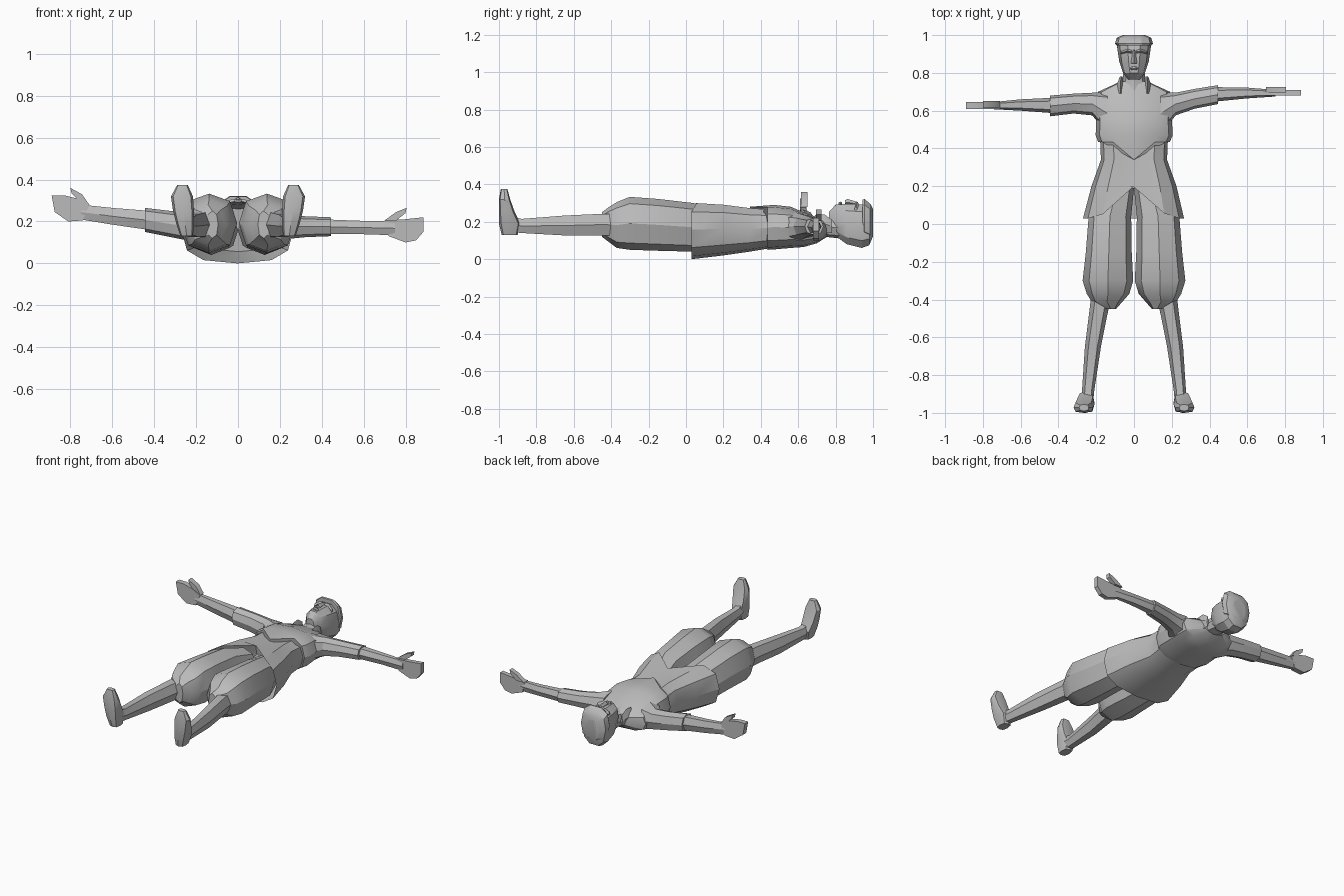
import bpy, bmesh, math

cube = bpy.data.objects.get("Cube")
if cube:
    bpy.data.objects.remove(cube, do_unlink=True)

grey = bpy.data.materials.new("plain_grey")
grey.use_nodes = True
GREY = (0.5, 0.5, 0.5, 1)
grey.diffuse_color = GREY
grey.node_tree.nodes["Principled BSDF"].inputs["Base Color"].default_value = GREY


def finish(name, bm):
    bmesh.ops.recalc_face_normals(bm, faces=bm.faces)
    mesh = bpy.data.meshes.new(name)
    bm.to_mesh(mesh)
    bm.free()
    mesh.materials.append(grey)
    obj = bpy.data.objects.new(name, mesh)
    bpy.context.collection.objects.link(obj)
    bpy.ops.object.select_all(action='DESELECT')
    obj.select_set(True)
    bpy.context.view_layer.objects.active = obj
    bpy.ops.object.shade_smooth_by_angle(angle=math.radians(28))
    return obj


def loft(name, axis, rows, n=8, power=0.85, caps=(True, True), edit=None, side=1):
    """Rows are (position, a_min, a_max, b_min, b_max) of rounded sections along an axis."""
    bm = bmesh.new()
    rings = []
    for i, (t, a0, a1, b0, b1) in enumerate(rows):
        ring = []
        for k in range(n):
            ang = 2 * math.pi * k / n
            c, s = round(math.cos(ang), 6), round(math.sin(ang), 6)
            a = (a0 + a1) / 2 + (a1 - a0) / 2 * math.copysign(abs(c) ** power, c)
            b = (b0 + b1) / 2 + (b1 - b0) / 2 * math.copysign(abs(s) ** power, s)
            p = {'x': (t, a, b), 'y': (a, t, b), 'z': (a, b, t)}[axis]
            if edit:
                p = edit(i, s, *p)
            ring.append(bm.verts.new((p[0] * side, p[1], p[2])))
        rings.append(ring)
    for r, q in zip(rings, rings[1:]):
        for k in range(n):
            j = (k + 1) % n
            bm.faces.new((r[k], r[j], q[j], q[k]))
    for ring, cap in ((rings[0], caps[0]), (rings[-1], caps[1])):
        if cap:
            bm.faces.new(ring)
    return finish(name, bm)


def slab(name, outline, y0, y1):
    """An x-z outline given thickness along y."""
    bm = bmesh.new()
    face = bm.faces.new([bm.verts.new((x, y0, z)) for x, z in outline])
    ext = bmesh.ops.extrude_face_region(bm, geom=[face])
    for v in ext["geom"]:
        if isinstance(v, bmesh.types.BMVert):
            v.co.y = y1
    return finish(name, bm)


# Jacket skirt, notched at the front of the hem
def hem(i, s, x, y, z):
    if s > 0.3 and i == 0:
        y = 0.20 - 0.17 * min(abs(x) / 0.19, 1)
    if s > 0.9:
        z -= 0.025
    return x, y, z


loft("jacket_skirt", 'y', [
    (0.03, -0.27, 0.265, 0.0, 0.315), (0.20, -0.225, 0.225, 0.02, 0.305),
    (0.34, -0.175, 0.175, 0.04, 0.285), (0.46, -0.18, 0.18, 0.06, 0.275)],
    n=12, power=0.72, caps=(False, True), edit=hem)


# Jacket chest, dipping to a point at the front
def point(i, s, x, y, z):
    if i == 0 and s > 0.9:
        return x, 0.34, z - 0.01
    return x, y, z


loft("jacket_chest", 'y', [
    (0.435, -0.19, 0.19, 0.05, 0.29), (0.47, -0.203, 0.205, 0.052, 0.29),
    (0.56, -0.20, 0.20, 0.06, 0.28), (0.63, -0.205, 0.205, 0.065, 0.25),
    (0.70, -0.19, 0.19, 0.085, 0.225), (0.755, -0.07, 0.07, 0.12, 0.205)],
    n=12, power=0.75, edit=point)

# Neck and collar
loft("neck", 'y', [(0.68, -0.065, 0.065, 0.12, 0.23),
                   (0.74, -0.06, 0.06, 0.12, 0.215),
                   (0.83, -0.055, 0.055, 0.11, 0.23)])
for side, label in ((1, "left"), (-1, "right")):
    loft(label + "_collar", 'y', [(0.69, 0.045, 0.10, 0.13, 0.235),
                                  (0.74, 0.055, 0.09, 0.14, 0.24),
                                  (0.78, 0.06, 0.075, 0.14, 0.21)],
         n=4, power=1, side=side)

# Head and cap
loft("head", 'y', [
    (0.765, -0.03, 0.03, 0.17, 0.255), (0.80, -0.058, 0.058, 0.12, 0.295),
    (0.86, -0.078, 0.078, 0.075, 0.30), (0.94, -0.09, 0.09, 0.055, 0.298),
    (0.98, -0.085, 0.085, 0.07, 0.285), (1.0, -0.05, 0.05, 0.12, 0.25)], n=10)
loft("cap", 'y', [
    (0.945, -0.092, 0.092, 0.12, 0.322), (0.955, -0.10, 0.10, 0.11, 0.325),
    (0.985, -0.092, 0.092, 0.10, 0.30), (1.0, -0.06, 0.06, 0.12, 0.27)],
    n=10, power=0.75)
loft("nose", 'y', [(0.85, -0.017, 0.017, 0.285, 0.315),
                   (0.863, -0.015, 0.015, 0.285, 0.322),
                   (0.92, -0.006, 0.006, 0.285, 0.305)], n=4, power=1)
loft("mouth", 'y', [(0.815, -0.014, 0.014, 0.285, 0.303),
                    (0.823, -0.022, 0.022, 0.285, 0.309),
                    (0.833, -0.014, 0.014, 0.285, 0.307)], n=6)
for side, label in ((1, "left"), (-1, "right")):
    loft(label + "_brow", 'x', [(0.012, 0.902, 0.92, 0.28, 0.309),
                                (0.035, 0.908, 0.926, 0.28, 0.305),
                                (0.065, 0.90, 0.915, 0.25, 0.285)],
         n=4, power=1, side=side)

# Legs
for side, label in ((1, "left"), (-1, "right")):
    loft(label + "_breeches", 'y', [
        (0.19, 0.0, 0.18, 0.06, 0.255), (0.04, 0.015, 0.24, 0.04, 0.30),
        (-0.15, 0.012, 0.255, 0.045, 0.322), (-0.30, 0.004, 0.272, 0.05, 0.333),
        (-0.37, 0.025, 0.25, 0.06, 0.305), (-0.41, 0.06, 0.225, 0.09, 0.28),
        (-0.45, 0.095, 0.15, 0.12, 0.25)], side=side)
    loft(label + "_shin", 'y', [
        (-0.36, 0.12, 0.225, 0.115, 0.25), (-0.45, 0.135, 0.235, 0.12, 0.25),
        (-0.65, 0.175, 0.26, 0.12, 0.24), (-0.88, 0.21, 0.275, 0.135, 0.22),
        (-0.93, 0.215, 0.275, 0.14, 0.235)], n=6, side=side)
    loft(label + "_foot", 'z', [
        (0.13, 0.215, 0.275, -0.985, -0.90), (0.19, 0.21, 0.295, -1.0, -0.885),
        (0.25, 0.21, 0.31, -1.0, -0.915), (0.32, 0.215, 0.32, -1.0, -0.94),
        (0.375, 0.24, 0.29, -0.99, -0.955)], n=8, power=0.65, side=side)

# Arms, each with its own slight tilt
loft("left_sleeve", 'x', [
    (0.14, 0.47, 0.70, 0.09, 0.25), (0.22, 0.575, 0.695, 0.115, 0.235),
    (0.32, 0.61, 0.715, 0.125, 0.225), (0.445, 0.635, 0.735, 0.13, 0.22)], n=8)
loft("left_forearm", 'x', [
    (0.40, 0.645, 0.725, 0.135, 0.215), (0.60, 0.665, 0.722, 0.135, 0.207),
    (0.75, 0.675, 0.71, 0.13, 0.205)], n=6)
loft("right_sleeve", 'x', [
    (-0.14, 0.47, 0.70, 0.08, 0.25), (-0.22, 0.575, 0.695, 0.105, 0.24),
    (-0.32, 0.585, 0.69, 0.125, 0.25), (-0.445, 0.57, 0.68, 0.15, 0.265)], n=8)
loft("right_forearm", 'x', [
    (-0.40, 0.585, 0.67, 0.15, 0.255), (-0.60, 0.60, 0.66, 0.18, 0.27),
    (-0.75, 0.608, 0.645, 0.205, 0.285)], n=6)

# Hands and thumbs
slab("left_hand", [(0.70, 0.205), (0.72, 0.13), (0.80, 0.10), (0.85, 0.11),
                   (0.885, 0.15), (0.885, 0.22), (0.79, 0.21)], 0.68, 0.71)
slab("left_thumb", [(0.70, 0.205), (0.755, 0.245), (0.805, 0.265),
                    (0.80, 0.24), (0.755, 0.205)], 0.695, 0.725)
slab("right_hand", [(-0.71, 0.28), (-0.74, 0.205), (-0.81, 0.20), (-0.875, 0.245),
                    (-0.89, 0.325), (-0.83, 0.325), (-0.77, 0.31)], 0.61, 0.645)
slab("right_thumb", [(-0.71, 0.28), (-0.745, 0.33), (-0.80, 0.36),
                     (-0.795, 0.335), (-0.76, 0.30)], 0.615, 0.65)
